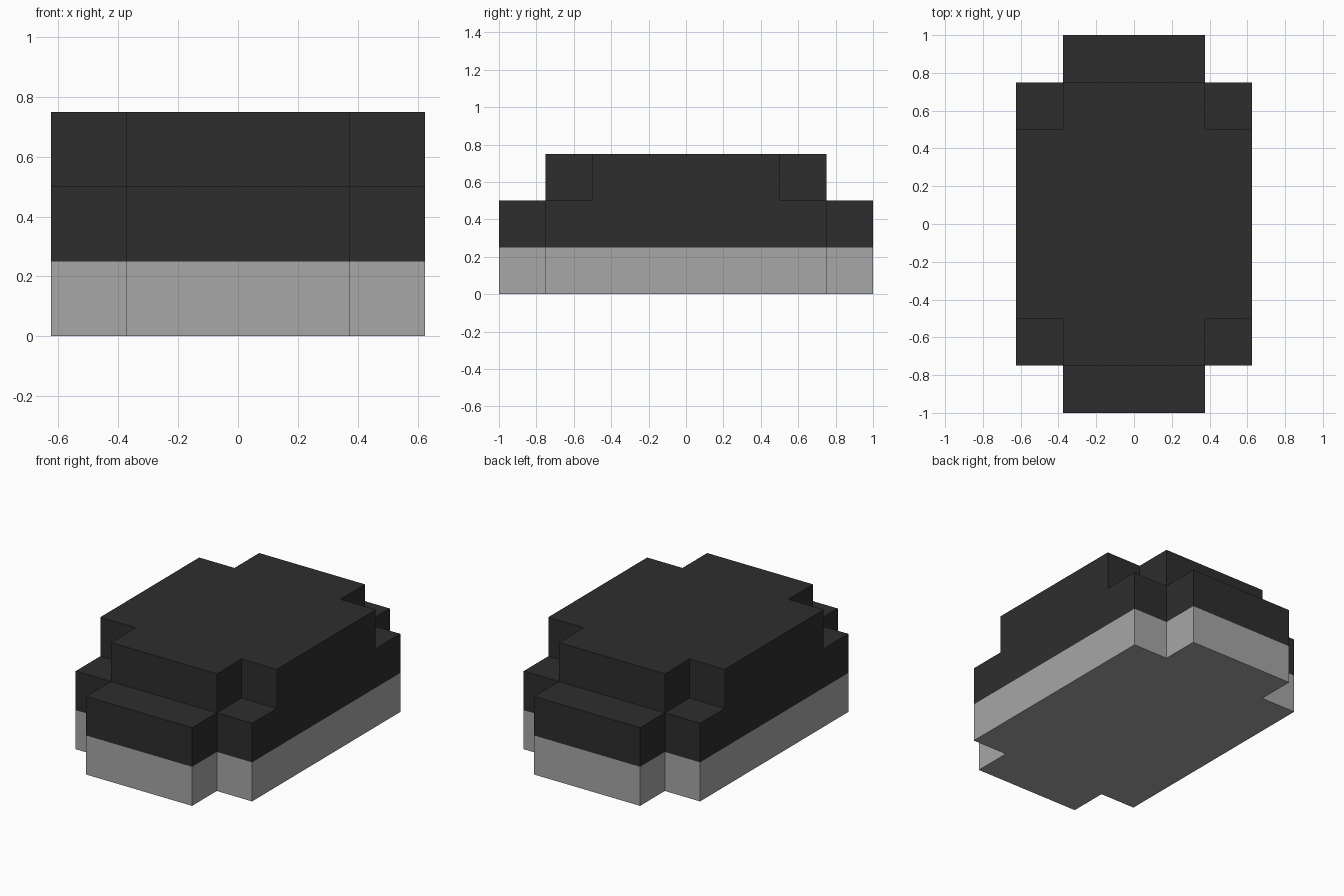
import bpy, bmesh

if "Cube" in bpy.data.objects:
    bpy.data.objects.remove(bpy.data.objects["Cube"])

WIDE, NARROW, STEP = 0.625, 0.375, 0.25


def material(name, value):
    m = bpy.data.materials.new(name)
    m.diffuse_color = (value, value, value, 1)
    m.use_nodes = True
    m.node_tree.nodes["Principled BSDF"].inputs["Base Color"].default_value = m.diffuse_color
    return m


def cross(half_len):
    """Counter-clockwise rectangle outline with a notch in each corner."""
    a, b, l, s = WIDE, NARROW, half_len, half_len - STEP
    quarter = [(a, s), (b, s), (b, l)]
    return (quarter + [(-x, y) for x, y in quarter[::-1]]
            + [(-x, -y) for x, y in quarter] + [(x, -y) for x, y in quarter[::-1]])


def add_walls(bm, outline, z0, z1, bottom=False, top=False):
    lo = [bm.verts.new((x, y, z0)) for x, y in outline]
    hi = [bm.verts.new((x, y, z1)) for x, y in outline]
    n = len(outline)
    for i in range(n):
        j = (i + 1) % n
        bm.faces.new((lo[i], lo[j], hi[j], hi[i]))
    if bottom:
        bm.faces.new(lo[::-1])
    if top:
        bm.faces.new(hi)


def add_ledge(bm, x0, x1, y0, y1, z):
    bm.faces.new([bm.verts.new(p) for p in
                  ((x0, y0, z), (x1, y0, z), (x1, y1, z), (x0, y1, z))])


def finish(bm, name, mat):
    mesh = bpy.data.meshes.new(name)
    bm.to_mesh(mesh)
    bm.free()
    mesh.materials.append(mat)
    bpy.context.collection.objects.link(bpy.data.objects.new(name, mesh))


# Grey base band, closed underneath
bm = bmesh.new()
add_walls(bm, cross(1.0), 0, 0.25, bottom=True)
finish(bm, "base", material("grey", 0.385))

# Dark body: wide lower tier, stepped ledges, shorter upper tier
bm = bmesh.new()
add_walls(bm, cross(1.0), 0.25, 0.5)
add_walls(bm, cross(0.75), 0.5, 0.75, top=True)
for s in (-1, 1):
    y0, y1 = sorted((s * 0.75, s * 1.0))
    add_ledge(bm, -NARROW, NARROW, y0, y1, 0.5)
    y0, y1 = sorted((s * 0.5, s * 0.75))
    add_ledge(bm, NARROW, WIDE, y0, y1, 0.5)
    add_ledge(bm, -WIDE, -NARROW, y0, y1, 0.5)
finish(bm, "body", material("charcoal", 0.027))
